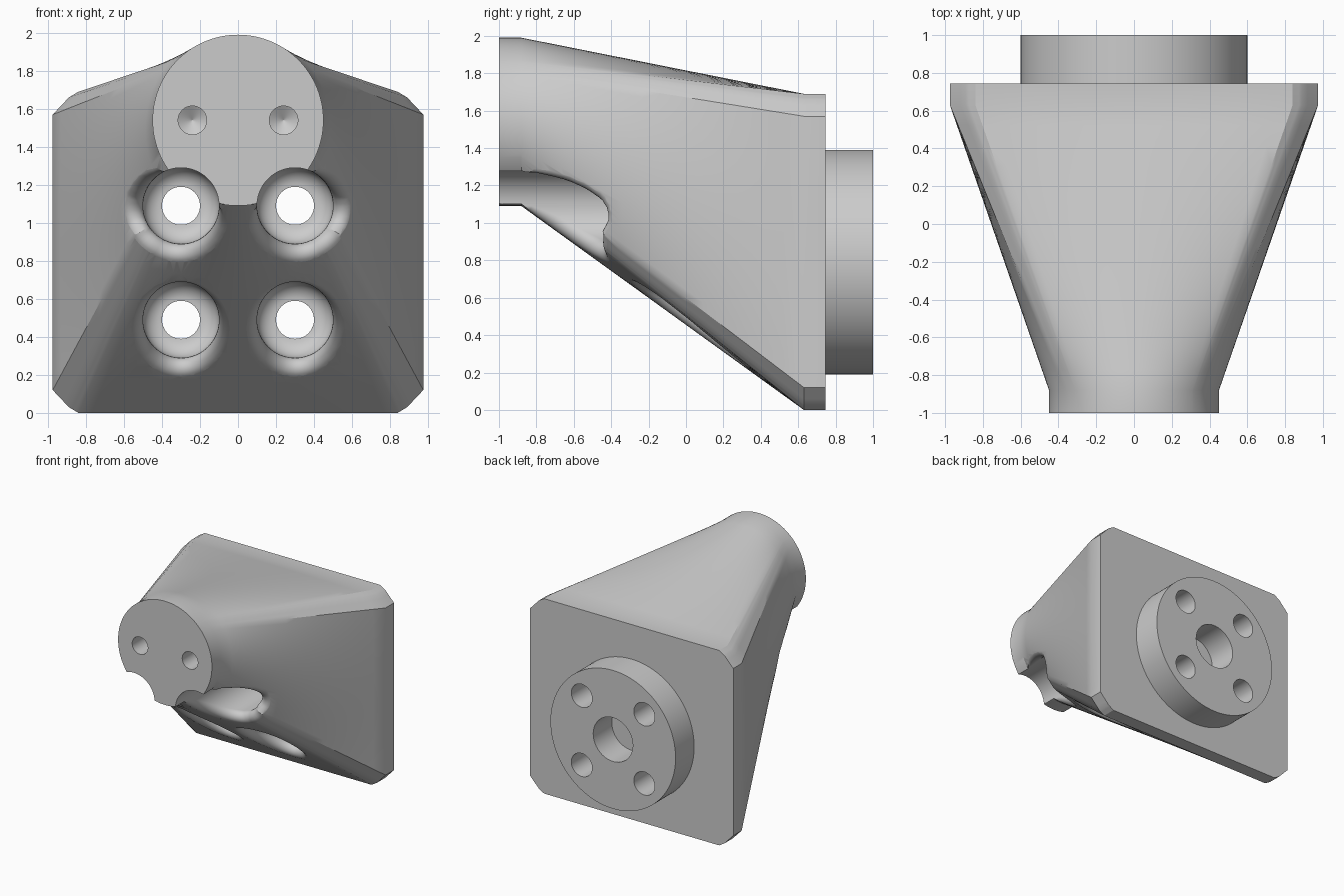
import bpy, bmesh, math
from mathutils import Vector
from mathutils.bvhtree import BVHTree

if "Cube" in bpy.data.objects:
    bpy.data.objects.remove(bpy.data.objects["Cube"], do_unlink=True)

grey = bpy.data.materials.new("plain grey")
grey.use_nodes = True
grey.diffuse_color = (0.6, 0.6, 0.6, 1)
grey.node_tree.nodes["Principled BSDF"].inputs["Base Color"].default_value = (0.6, 0.6, 0.6, 1)


def loft(name, rings):
    """Closed solid skinned through rings with equal point counts."""
    bm = bmesh.new()
    loops = [[bm.verts.new(p) for p in ring] for ring in rings]
    n = len(loops[0])
    for a, b in zip(loops, loops[1:]):
        for i in range(n):
            j = (i + 1) % n
            bm.faces.new((a[i], a[j], b[j], b[i]))
    bm.faces.new(loops[0])
    bm.faces.new(loops[-1])
    bmesh.ops.recalc_face_normals(bm, faces=bm.faces)
    mesh = bpy.data.meshes.new(name)
    bm.to_mesh(mesh)
    bm.free()
    mesh.materials.append(grey)
    obj = bpy.data.objects.new(name, mesh)
    bpy.context.collection.objects.link(obj)
    return obj


def circle(r, y, cx, cz, n=64):
    steps = [2 * math.pi * i / n for i in range(n)]
    return [Vector((cx + r * math.cos(t), y, cz + r * math.sin(t))) for t in steps]


def lathe(name, profile, cx, cz, n=64):
    """Solid of revolution along y from (radius, y) pairs."""
    return loft(name, [circle(r, y, cx, cz, n) for r, y in profile])


def cut(obj, cutter):
    mod = obj.modifiers.new("cut", 'BOOLEAN')
    mod.operation = 'DIFFERENCE'
    mod.solver = 'EXACT'
    mod.object = cutter
    bpy.ops.object.select_all(action='DESELECT')
    bpy.context.view_layer.objects.active = obj
    obj.select_set(True)
    bpy.ops.object.modifier_apply(modifier=mod.name)


# Main body: cylinder nose lofted to a plate with clipped corners
MID_Z, NOSE_Z, NOSE_R = 0.845, 1.54, 0.45
corner = [(0.975, 0.725), (0.89, 0.815), (0.84, 0.845)]
outline = corner + [(-x, z) for x, z in reversed(corner)]
outline += [(-x, -z) for x, z in outline]
plate, travel = [], []
walked = 0.0
for k, a in enumerate(outline):
    a, b = Vector(a), Vector(outline[(k + 1) % len(outline)])
    length = (b - a).length
    count = 24 if length > 1 else 3
    for i in range(count):
        plate.append(a.lerp(b, i / count))
        travel.append(walked + length * i / count)
    walked += length
start = 1.45 / 2 / walked * 2 * math.pi
angles = [start + 2 * math.pi * s / walked for s in travel]


def plate_ring(y):
    return [Vector((p.x, y, MID_Z + p.y)) for p in plate]


def nose_ring(y):
    return [Vector((NOSE_R * math.cos(t), y, NOSE_Z + NOSE_R * math.sin(t))) for t in angles]


front, back = nose_ring(-0.88), plate_ring(0.63)
STEPS = 14
rings = [nose_ring(-1)]
for s in range(STEPS + 1):
    rings.append([a.lerp(b, s / STEPS) for a, b in zip(front, back)])
rings.append(plate_ring(0.745))
body = loft("adapter_body", rings)

# Rear mounting boss
boss = lathe("mounting_boss", [(0.6, 0.745), (0.6, 1.0)], 0, 0.79, 128)

bm = bmesh.new()
bm.from_mesh(body.data)
tree = BVHTree.FromBMesh(bm)
bm.free()


# Bolt hole with rounded counterbore floor and a rolled outer lip
def bolt_cutter(cx, cz, n=72, hole=0.1, bore=0.2, lip=0.055, floor=0.6):
    rings = [circle(hole, 1.2, cx, cz, n), circle(hole, floor, cx, cz, n)]
    for i in range(1, 9):
        a = math.pi / 2 * i / 8
        rings.append(circle(hole + (bore - hole) * math.sin(a),
                            floor - (bore - hole) * (1 - math.cos(a)), cx, cz, n))
    hits = []
    for p in circle(bore + lip, -3, cx, cz, n):
        loc, normal, _, _ = tree.ray_cast(p, Vector((0, 1, 0)))
        hits.append((loc.y, normal) if loc and loc.y > -0.99 else None)
    raw = [lip if h else 0.003 for h in hits]
    columns = []
    for i in range(n):
        r = sum(raw[(i + d) % n] for d in range(-3, 4)) / 7
        t = 2 * math.pi * i / n
        radial = Vector((math.cos(t), 0, math.sin(t)))
        y, normal = hits[i] if hits[i] else (-1.05, Vector((0, -1, 0)))
        yc = min(y + r / max(-normal.y, 0.25), floor - 0.11)
        centre = Vector((cx, yc, cz)) + radial * (bore + r)
        column = [centre + (-radial).slerp(normal, k / 8) * r for k in range(9)]
        end = column[-1].copy()
        end.y = -1.4
        columns.append(column + [end])
    rings += [list(ring) for ring in zip(*columns)]
    return loft("bolt_cutter", rings)


cutters = []
for side in (-1, 1):
    for z in (0.49, 1.09):
        cutter = bolt_cutter(0.3 * side, z)
        cut(body, cutter)
        drill = lathe("drill_cutter", [(0.1, 0.6), (0.1, 1.2)], 0.3 * side, z)
        cut(boss, drill)
        cutters += [cutter, drill]
    # Drilled holes with pointed bottoms in the nose
    pin = lathe("pin_cutter", [(0.075, -1.2), (0.075, -0.8), (0.002, -0.755)],
                0.24 * side, NOSE_Z, 48)
    cut(body, pin)
    cutters.append(pin)

# Centre bore of the boss
bore = lathe("bore_cutter", [(0.19, 0.6), (0.19, 1.2)], 0, 0.79)
cut(boss, bore)
cutters.append(bore)

for c in cutters:
    bpy.data.objects.remove(c, do_unlink=True)

for obj in (body, boss):
    bpy.ops.object.select_all(action='DESELECT')
    bpy.context.view_layer.objects.active = obj
    obj.select_set(True)
    bpy.ops.object.shade_smooth_by_angle(angle=math.radians(30))
